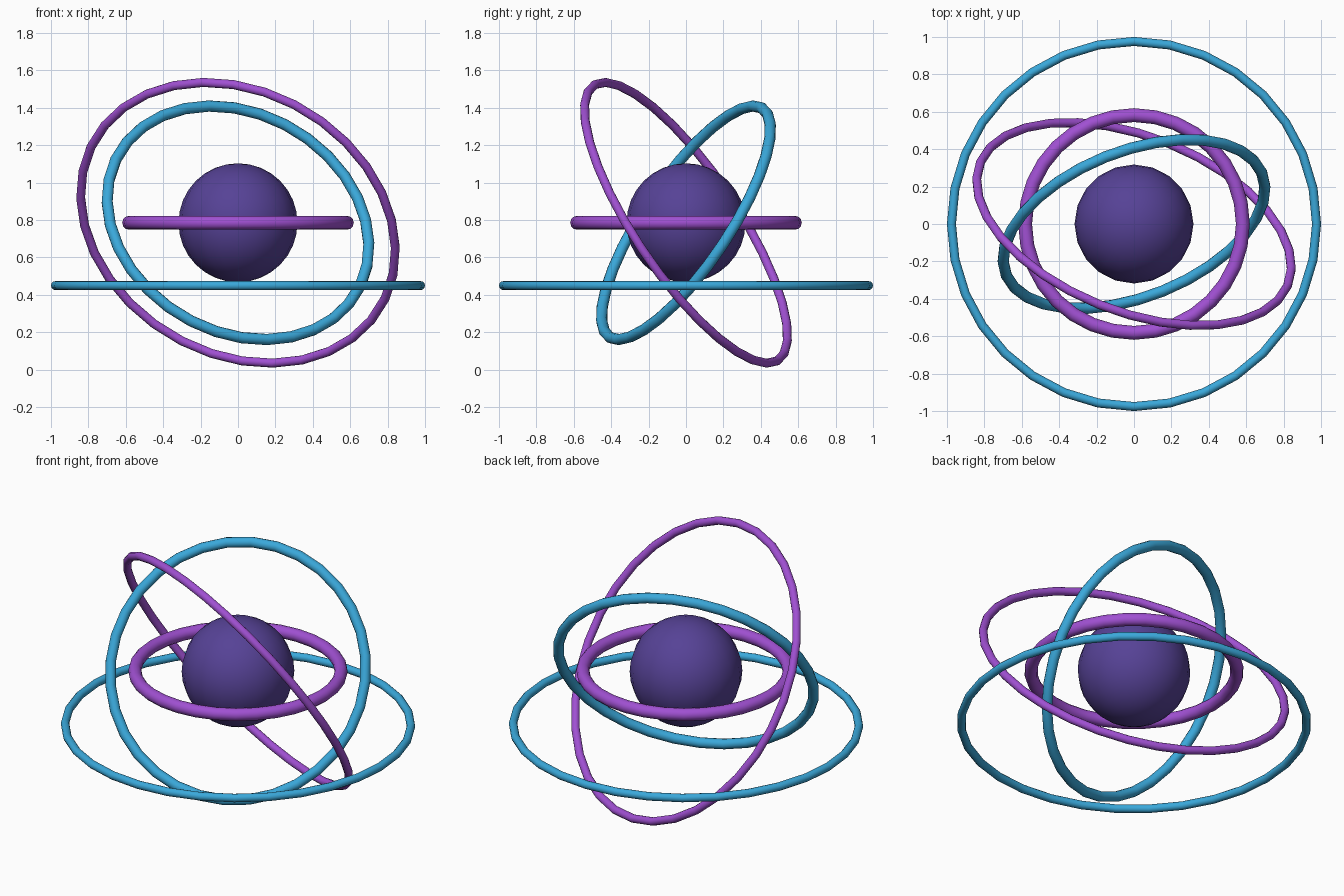
import bpy
import math
from mathutils import Vector

if "Cube" in bpy.data.objects:
    bpy.data.objects.remove(bpy.data.objects["Cube"])


def srgb(r, g, b):
    def lin(c):
        c /= 255
        return c / 12.92 if c <= 0.04045 else ((c + 0.055) / 1.055) ** 2.4
    return (lin(r), lin(g), lin(b), 1.0)


def material(name, colour):
    m = bpy.data.materials.new(name)
    m.diffuse_color = colour
    m.use_nodes = True
    m.node_tree.nodes["Principled BSDF"].inputs["Base Color"].default_value = m.diffuse_color
    return m


indigo = material("indigo", srgb(86, 66, 150))
violet = material("violet", srgb(160, 80, 210))
sky_blue = material("sky_blue", srgb(58, 168, 218))

CORE_Z = 0.785


def finish(name, mat, angle):
    ob = bpy.context.object
    ob.name = name
    ob.data.materials.append(mat)
    bpy.ops.object.shade_smooth_by_angle(angle=math.radians(angle))
    return ob


def ring(name, mat, radius, tube, z=CORE_Z, normal=(0, 0, 1)):
    # Torus whose axis points along the given normal
    rot = Vector((0, 0, 1)).rotation_difference(Vector(normal).normalized())
    bpy.ops.mesh.primitive_torus_add(
        major_radius=radius, minor_radius=tube,
        major_segments=32, minor_segments=12,
        location=(0, 0, z), rotation=rot.to_euler())
    return finish(name, mat, 50)


# Central ball
bpy.ops.mesh.primitive_uv_sphere_add(
    segments=20, ring_count=16, radius=0.318, location=(0, 0, CORE_Z))
finish("core_ball", indigo, 40)

# Level rings
ring("inner_ring", violet, 0.582, 0.037)
ring("base_ring", sky_blue, 0.976, 0.024, z=0.449)

# Tilted rings, leaning opposite ways
ring("tilted_blue_ring", sky_blue, 0.736, 0.030, normal=(0.31, -0.79, 0.53))
ring("tilted_violet_ring", violet, 0.885, 0.024, normal=(0.31, 0.79, 0.53))
